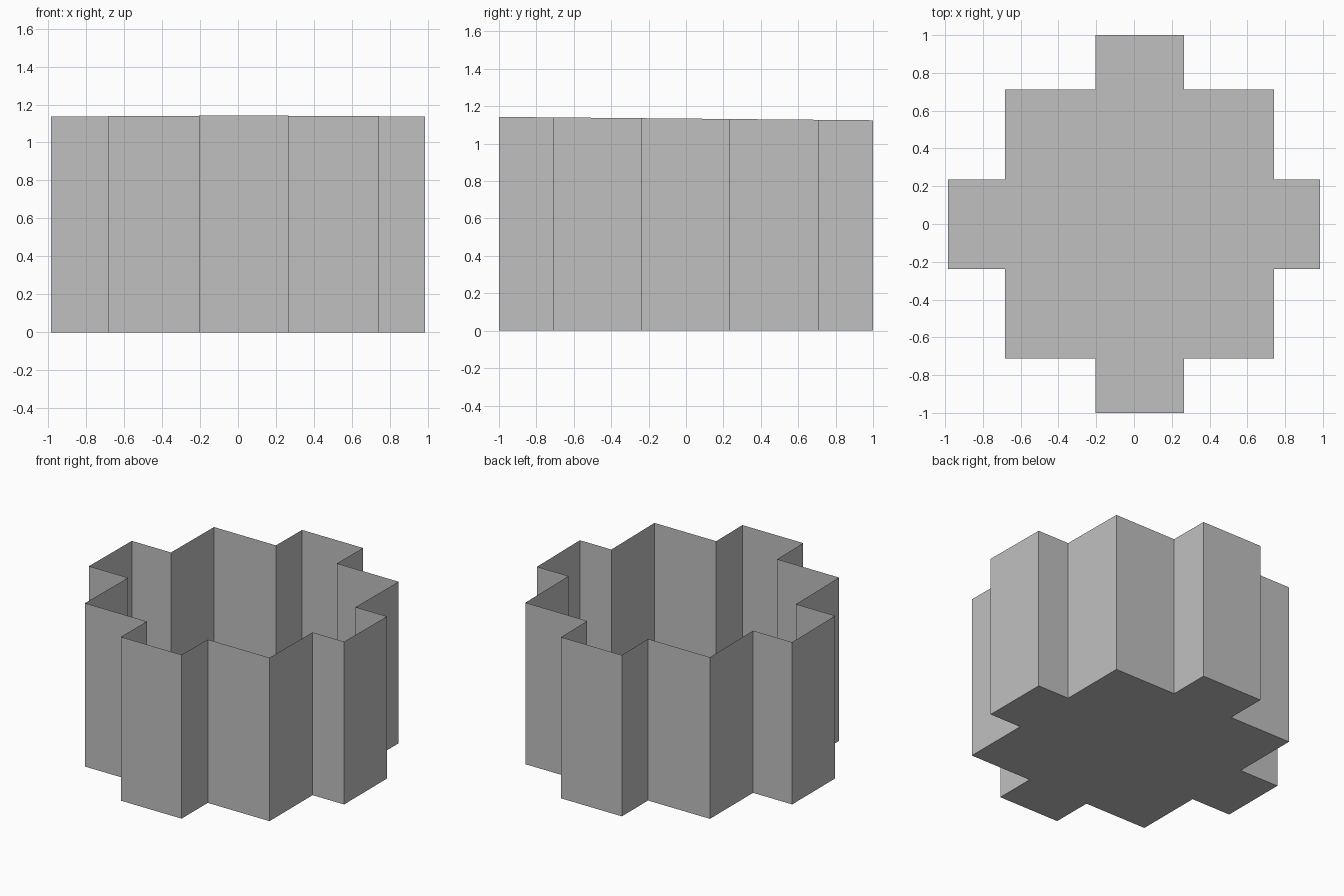
import bpy
import bmesh

cube = bpy.data.objects.get("Cube")
if cube:
    bpy.data.objects.remove(cube, do_unlink=True)

# Plain grey material
GREY = (0.53, 0.53, 0.53, 1.0)
mat = bpy.data.materials.new("plain grey")
mat.use_nodes = True
mat.diffuse_color = GREY
bsdf = next(n for n in mat.node_tree.nodes if n.type == "BSDF_PRINCIPLED")
bsdf.inputs["Base Color"].default_value = GREY

# Stepped cross footprint, counter-clockwise from the front arm
x0, x1, x2, x3, x4, x5 = -0.985, -0.683, -0.205, 0.265, 0.742, 0.985
y0, y1, y2, y3, y4, y5 = -1.0, -0.712, -0.237, 0.236, 0.711, 1.0
outline = [
    (x2, y0), (x3, y0), (x3, y1), (x4, y1), (x4, y2),
    (x5, y2), (x5, y3), (x4, y3), (x4, y4), (x3, y4),
    (x3, y5), (x2, y5), (x2, y4), (x1, y4), (x1, y3),
    (x0, y3), (x0, y2), (x1, y2), (x1, y1), (x2, y1),
]


def rim_height(y):
    """The rim falls slightly from front to back."""
    return 1.134 - 0.009 * y


# Thin sheet walls around a floor, open at the top
bm = bmesh.new()
base = [bm.verts.new((x, y, 0)) for x, y in outline]
rim = [bm.verts.new((x, y, rim_height(y))) for x, y in outline]
bm.faces.new(list(reversed(base)))
for i in range(len(outline)):
    j = (i + 1) % len(outline)
    bm.faces.new((base[i], base[j], rim[j], rim[i]))

mesh = bpy.data.meshes.new("stepped_open_box")
bm.to_mesh(mesh)
bm.free()
mesh.materials.append(mat)
box = bpy.data.objects.new("stepped_open_box", mesh)
bpy.context.collection.objects.link(box)
